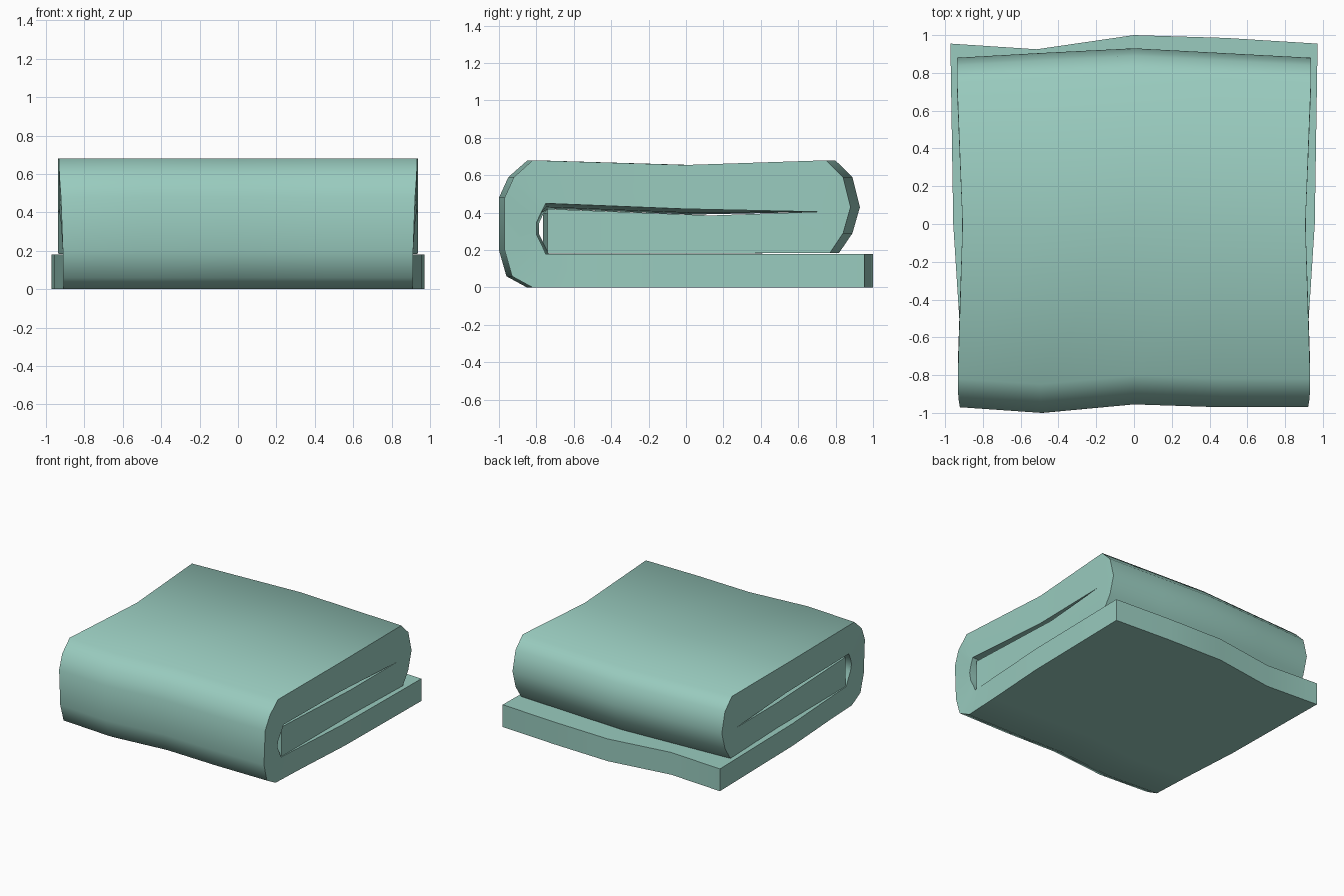
import bpy, bmesh

if "Cube" in bpy.data.objects:
    bpy.data.objects.remove(bpy.data.objects["Cube"])

# Stations across the width, and how far front/back edges wander at each one
U = [-1, -0.53, 0, 0.5, 1]
FRONT = [0, -0.03, 0.015, 0, 0]
HEM = [0, -0.03, 0.045, 0.03, 0]
FOLD = [0, 0.025, 0.05, 0.025, 0]
SAG = [0, 0.02, 0.03, 0.02, 0]

# Cloth strip profile: outer (y, z), inner (y, z), half width
P = [
    (0.955, 0, 0.955, 0.18, 0.972),
    (0.0, 0, 0.0, 0.18, 0.957),
    (-0.5, 0, -0.5, 0.18, 0.925),
    (-0.82, 0, -0.75, 0.18, 0.91),
    (-0.93, 0.06, -0.77, 0.225, 0.91),
    (-0.97, 0.20, -0.80, 0.285, 0.912),
    (-0.97, 0.48, -0.80, 0.345, 0.922),
    (-0.92, 0.59, -0.775, 0.40, 0.93),
    (-0.82, 0.68, -0.75, 0.45, 0.933),
    (0.0, 0.655, 0.0, 0.42, 0.908),
    (0.75, 0.68, 0.70, 0.405, 0.937),
    (0.84, 0.59, 0.70, 0.405, 0.937),
    (0.88, 0.43, 0.70, 0.405, 0.937),
    (0.84, 0.29, 0.70, 0.405, 0.937),
    (0.77, 0.185, 0.70, 0.405, 0.937),
    (0.13, 0.182, 0.13, 0.385, 0.91),
    (-0.74, 0.182, -0.74, 0.42, 0.908),
]

bm = bmesh.new()
rings = []
for s, u in enumerate(U):
    outer, inner = [], []
    for i, (yo, zo, yi, zi, hw) in enumerate(P):
        t = min(1, max(0, (yo + 0.9) / 1.75))
        back = HEM if i < 4 else FOLD
        dy = FRONT[s] * (1 - t) + back[s] * t
        dz = -SAG[s] if i in (8, 9, 15, 16) else 0
        outer.append(bm.verts.new((u * hw, yo + dy, zo)))
        inner.append(bm.verts.new((u * hw, yi + dy, zi + dz)))
    rings.append((outer, inner))

n = len(P)
# Skin around the strip
for (o0, i0), (o1, i1) in zip(rings, rings[1:]):
    loop0, loop1 = o0 + i0[::-1], o1 + i1[::-1]
    for k in range(2 * n):
        m = (k + 1) % (2 * n)
        bm.faces.new((loop0[k], loop0[m], loop1[m], loop1[k]))
# Side edges of the cloth
for o, i in (rings[0], rings[-1]):
    for k in range(n - 1):
        bm.faces.new((o[k], o[k + 1], i[k + 1], i[k]))
bmesh.ops.remove_doubles(bm, verts=bm.verts, dist=0.0005)
bmesh.ops.recalc_face_normals(bm, faces=bm.faces)

mesh = bpy.data.meshes.new("folded_towel")
bm.to_mesh(mesh)
bm.free()
towel = bpy.data.objects.new("folded_towel", mesh)
bpy.context.collection.objects.link(towel)

mat = bpy.data.materials.new("soft_teal")
mat.diffuse_color = (0.32, 0.60, 0.52, 1)
mat.use_nodes = True
mat.node_tree.nodes["Principled BSDF"].inputs["Base Color"].default_value = mat.diffuse_color
mesh.materials.append(mat)

bpy.context.view_layer.objects.active = towel
towel.select_set(True)
bpy.ops.object.shade_smooth_by_angle(angle=0.87)
